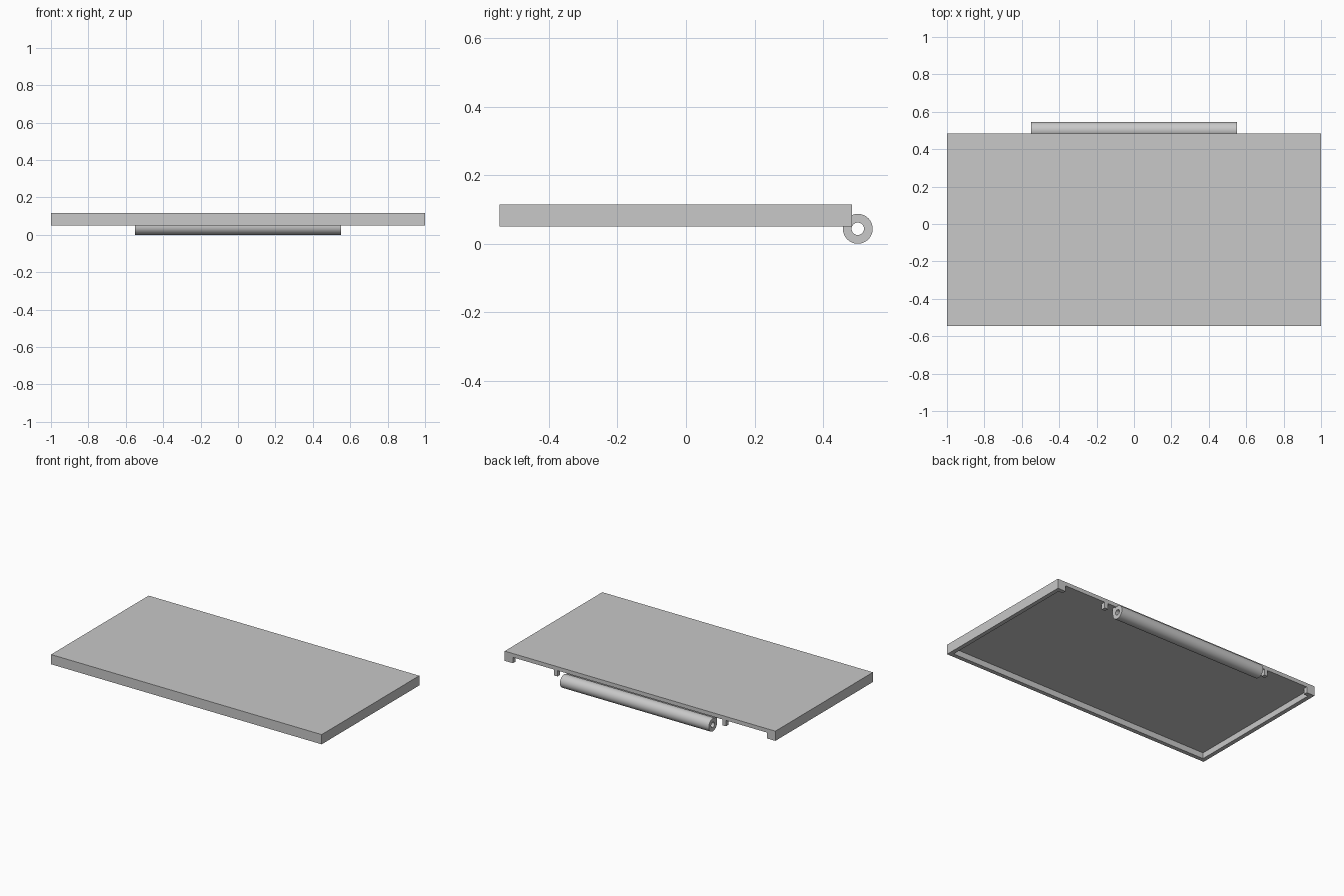
import bpy, bmesh, math

cube = bpy.data.objects.get("Cube")
if cube:
    bpy.data.objects.remove(cube, do_unlink=True)

grey = bpy.data.materials.new("light_grey")
grey.use_nodes = True
colour = (0.58, 0.58, 0.58, 1)
grey.diffuse_color = colour
grey.node_tree.nodes["Principled BSDF"].inputs["Base Color"].default_value = colour


def finish(name, bm):
    """Turn a bmesh into a named grey object."""
    bmesh.ops.recalc_face_normals(bm, faces=bm.faces)
    mesh = bpy.data.meshes.new(name)
    bm.to_mesh(mesh)
    bm.free()
    mesh.materials.append(grey)
    obj = bpy.data.objects.new(name, mesh)
    bpy.context.collection.objects.link(obj)
    return obj


def box(name, xs, ys, zs):
    """Box between pairs of limits on each axis."""
    bm = bmesh.new()
    bmesh.ops.create_cube(bm, size=1)
    for v in bm.verts:
        for i, (lo, hi) in enumerate((xs, ys, zs)):
            v.co[i] = hi if v.co[i] > 0 else lo
    return finish(name, bm)


FRONT, BACK = -0.545, 0.485
BOTTOM, CEILING, TOP = 0.05, 0.089, 0.115
WALL = 0.028
BARREL_HALF, BARREL_Y, BARREL_R, BORE_R = 0.55, 0.5015, 0.0435, 0.018

# Lid: a slab hollowed from below, with openings in its back wall
lid = box("lid", (-1, 1), (FRONT, BACK), (BOTTOM, TOP))
inside = 1 - WALL
notch_y, cut_z = (BACK - WALL - 0.02, BACK + 0.05), (BOTTOM - 0.05, CEILING)
cutters = [
    box("cavity_cutter", (-inside, inside), (FRONT + WALL, BACK - WALL), cut_z),
    box("barrel_gap_cutter", (-0.61, 0.61), notch_y, cut_z),
    box("left_notch_cutter", (0.635, 0.94), notch_y, cut_z),
    box("right_notch_cutter", (-0.94, -0.635), notch_y, cut_z),
]
for cutter in cutters:
    cutter.hide_render = True
    mod = lid.modifiers.new(cutter.name, "BOOLEAN")
    mod.operation = "DIFFERENCE"
    mod.solver = "EXACT"
    mod.object = cutter

# Bake the cuts and drop the cutters
graph = bpy.context.evaluated_depsgraph_get()
baked = bpy.data.meshes.new_from_object(lid.evaluated_get(graph))
lid.modifiers.clear()
lid.data = baked
for cutter in cutters:
    bpy.data.objects.remove(cutter, do_unlink=True)

# Hinge barrel: a tube along x
bm = bmesh.new()
sides = 48
section = []
for x, r in ((-BARREL_HALF, BORE_R), (-BARREL_HALF, BARREL_R),
             (BARREL_HALF, BARREL_R), (BARREL_HALF, BORE_R)):
    section.append([bm.verts.new((x, BARREL_Y + r * math.cos(a), BARREL_R + r * math.sin(a)))
                    for a in (2 * math.pi * i / sides for i in range(sides))])
for k, ring in enumerate(section):
    following = section[(k + 1) % len(section)]
    for i in range(sides):
        j = (i + 1) % sides
        bm.faces.new((ring[i], ring[j], following[j], following[i]))
barrel = finish("hinge_barrel", bm)
bpy.ops.object.select_all(action="DESELECT")
barrel.select_set(True)
bpy.context.view_layer.objects.active = barrel
bpy.ops.object.shade_smooth_by_angle(angle=math.radians(30))

# Web joining the barrel to the underside of the lid
box("hinge_web", (-BARREL_HALF, BARREL_HALF),
    (BARREL_Y - BARREL_R, BARREL_Y - BORE_R - 0.006), (BARREL_R, CEILING + 0.005))
